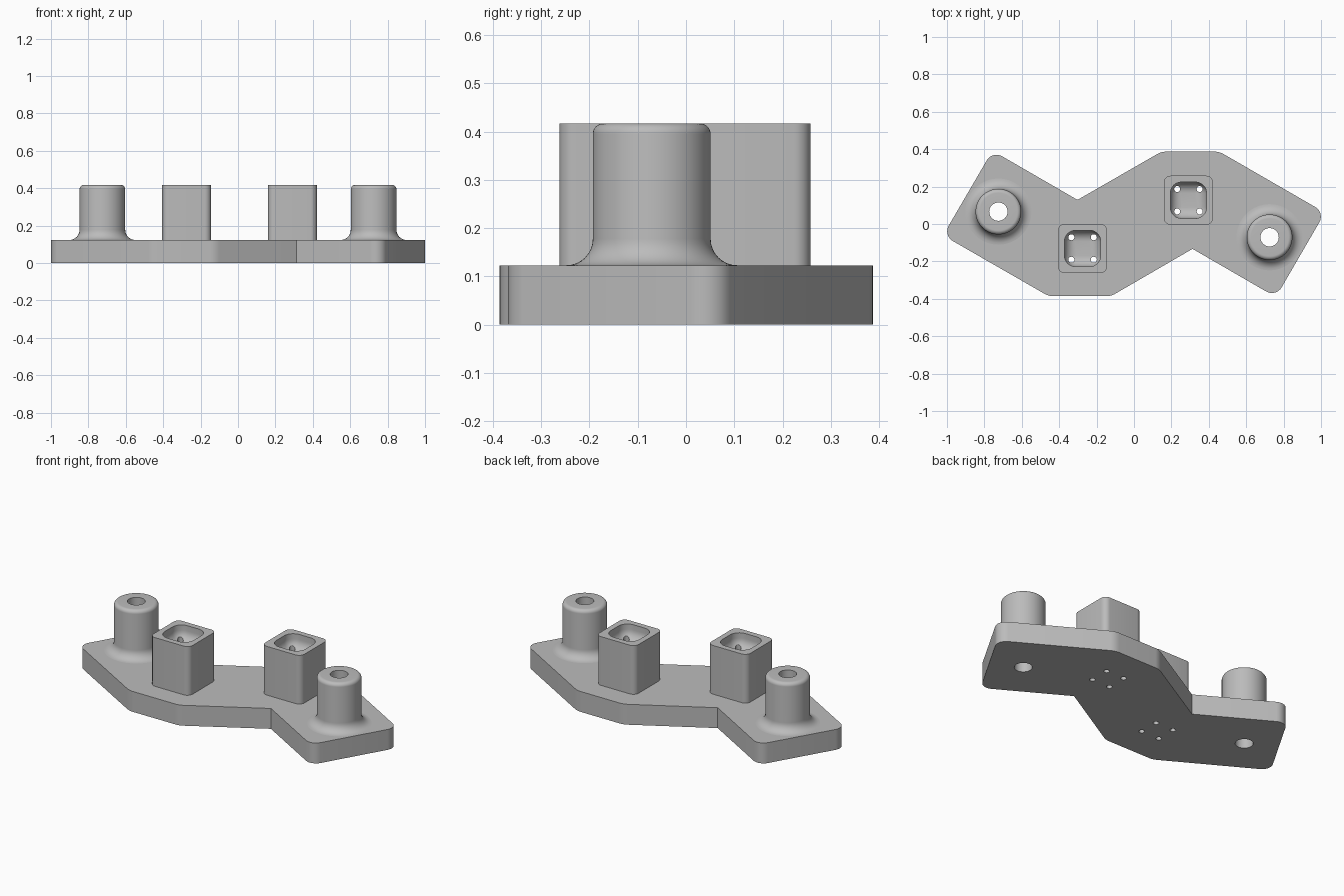
import bpy
import bmesh
from math import sin, cos, pi, tan, radians
from mathutils import Vector

cube = bpy.data.objects.get("Cube")
if cube:
    bpy.data.objects.remove(cube, do_unlink=True)

PLATE_TOP, TOP = 0.123, 0.417
BORE = 0.049

grey = bpy.data.materials.new("plain grey")
grey.use_nodes = True
colour = (0.5, 0.5, 0.5, 1)
grey.diffuse_color = colour
grey.node_tree.nodes["Principled BSDF"].inputs["Base Color"].default_value = colour


def rounded(corners, steps=8):
    """Outline through (x, y, radius) corners, each replaced by a fillet arc."""
    out = []
    for i, (x, y, r) in enumerate(corners):
        p = Vector((x, y))
        if r == 0:
            out.append(p)
            continue
        a = (Vector(corners[i - 1][:2]) - p).normalized()
        b = (Vector(corners[(i + 1) % len(corners)][:2]) - p).normalized()
        half = a.angle(b) / 2
        centre = p + (a + b).normalized() * r / sin(half)
        start = p + a * r / tan(half) - centre
        end = p + b * r / tan(half) - centre
        sweep = pi - 2 * half
        for k in range(steps + 1):
            t = k / steps
            arc = start * sin((1 - t) * sweep) + end * sin(t * sweep)
            out.append(centre + arc / sin(sweep))
    return out


def rounded_square(cx, cy, half, r):
    return rounded([(cx + sx * half, cy + sy * half, r)
                    for sx, sy in ((-1, -1), (1, -1), (1, 1), (-1, 1))])


def circle(cx, cy, r, n=64):
    return [Vector((cx + r * cos(2 * pi * i / n), cy + r * sin(2 * pi * i / n)))
            for i in range(n)]


def loft(name, rings, caps=True):
    """Skin a stack of (outline, z) rings into a mesh object."""
    bm = bmesh.new()
    loops = [[bm.verts.new((p.x, p.y, z)) for p in ring] for ring, z in rings]
    for low, high in zip(loops, loops[1:]):
        for i in range(len(low)):
            bm.faces.new((low[i - 1], low[i], high[i], high[i - 1]))
    if caps:
        bm.faces.new(loops[0][::-1])
        bm.faces.new(loops[-1])
        bmesh.ops.recalc_face_normals(bm, faces=bm.faces)
    mesh = bpy.data.meshes.new(name)
    bm.to_mesh(mesh)
    bm.free()
    mesh.materials.append(grey)
    ob = bpy.data.objects.new(name, mesh)
    bpy.context.collection.objects.link(ob)
    return ob


def select(ob):
    bpy.ops.object.select_all(action='DESELECT')
    ob.select_set(True)
    bpy.context.view_layer.objects.active = ob


def carve(ob, cutters):
    """Subtract each cutter, then discard it."""
    for cutter in cutters:
        select(ob)
        mod = ob.modifiers.new("cut", 'BOOLEAN')
        mod.operation = 'DIFFERENCE'
        mod.solver = 'EXACT'
        mod.object = cutter
        bpy.ops.object.modifier_apply(modifier=mod.name)
        bpy.data.objects.remove(cutter, do_unlink=True)


def smooth(ob):
    select(ob)
    bpy.ops.object.shade_smooth_by_angle(angle=radians(25))


def drill(x, y, r, n):
    return loft("drill", [(circle(x, y, r, n), -0.1), (circle(x, y, r, n), 0.6)])


def pin_drills(cx, cy):
    return [drill(cx + sx * 0.06, cy + sy * 0.06, 0.016, 24)
            for sx in (-1, 1) for sy in (-1, 1)]


posts = {"right_post": (-0.275, -0.131), "left_post": (0.291, 0.127)}
bosses = {"right_boss": (-0.725, 0.066), "left_boss": (0.725, -0.071)}

# Base plate with two angled arms
outline = rounded([
    (-1.021, -0.061, 0.06), (-0.456, -0.386, 0.1), (-0.123, -0.386, 0.1),
    (0.313, -0.133, 0), (0.759, -0.391, 0.06), (1.021, 0.061, 0.06),
    (0.456, 0.387, 0.1), (0.147, 0.387, 0.1), (-0.302, 0.129, 0),
    (-0.757, 0.392, 0.06)])
plate = loft("base_plate", [(outline, 0), (outline, PLATE_TOP)])
for x, y in bosses.values():
    carve(plate, [drill(x, y, BORE, 64)])
for x, y in posts.values():
    carve(plate, pin_drills(x, y))
smooth(plate)

# Square posts with a filleted pocket and four pin holes
for name, (x, y) in posts.items():
    body = rounded_square(x, y, 0.131, 0.035)
    post = loft(name, [(body, PLATE_TOP), (body, TOP)])
    fillet, depth = 0.058, 0.09
    pocket = [(rounded_square(x, y, 0.097, 0.06), TOP + 0.05)]
    for k in range(9):
        a = k / 8 * pi / 2
        inset = fillet * (1 - cos(a))
        pocket.append((rounded_square(x, y, 0.097 - inset, 0.06 - inset),
                       TOP - depth + fillet * (1 - sin(a))))
    carve(post, [loft("pocket", pocket)] + pin_drills(x, y))
    smooth(post)

# Round bosses with a flared foot, rounded rim and through bore
RADIUS, FLARE, RIM = 0.122, 0.055, 0.022
quarter = [k / 8 * pi / 2 for k in range(9)]
profile = [(RADIUS + FLARE * (1 - sin(a)), PLATE_TOP + FLARE * (1 - cos(a)))
           for a in quarter]
profile += [(RADIUS - RIM * (1 - cos(a)), TOP - RIM * (1 - sin(a))) for a in quarter]
profile += [(BORE, TOP), (BORE, PLATE_TOP)]
for name, (x, y) in bosses.items():
    smooth(loft(name, [(circle(x, y, r), z) for r, z in profile], caps=False))
